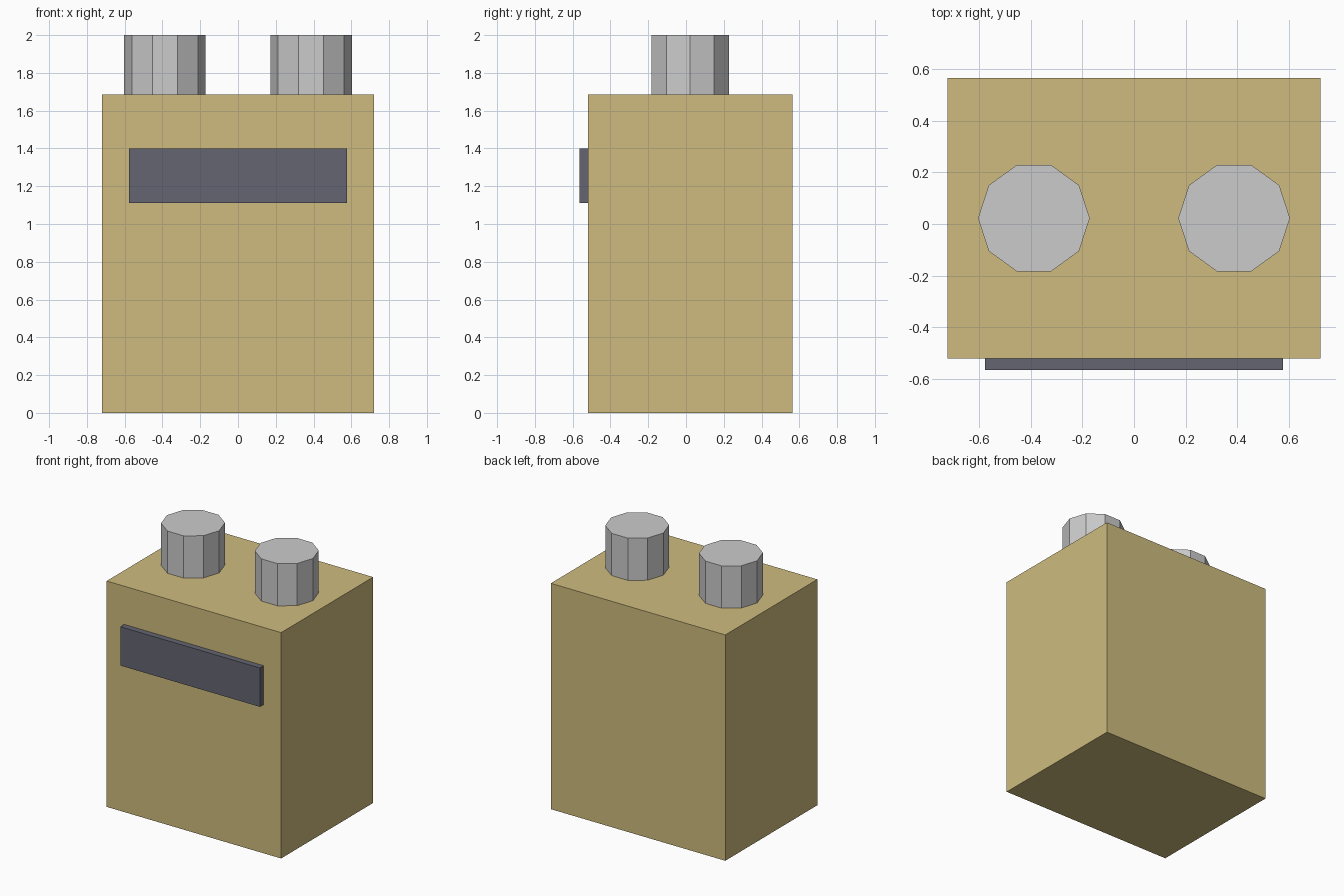
import bpy
from math import radians

if "Cube" in bpy.data.objects:
    bpy.data.objects.remove(bpy.data.objects["Cube"])


def material(name, color):
    mat = bpy.data.materials.new(name)
    mat.diffuse_color = (*color, 1)
    mat.use_nodes = True
    mat.node_tree.nodes["Principled BSDF"].inputs["Base Color"].default_value = mat.diffuse_color
    return mat


def box(name, low, high, mat):
    center = [(a + b) / 2 for a, b in zip(low, high)]
    bpy.ops.mesh.primitive_cube_add(size=1, location=center)
    obj = bpy.context.object
    obj.name = name
    obj.scale = [b - a for a, b in zip(low, high)]
    bpy.ops.object.transform_apply(location=False, rotation=False, scale=True)
    obj.data.materials.append(mat)
    return obj


tan = material("tan", (0.62, 0.50, 0.21))
dark = material("dark_grey", (0.13, 0.13, 0.17))

# Main case, with the label plate on its front
box("case", (-0.72, -0.52, 0), (0.72, 0.565, 1.685), tan)
box("front_plate", (-0.576, -0.565, 1.11), (0.576, -0.52, 1.40), dark)

# Ten-sided posts standing on the top, one corner pointing along x
for side, x in (("left", -0.387), ("right", 0.387)):
    bpy.ops.mesh.primitive_cylinder_add(
        vertices=10, radius=0.216, depth=0.315,
        location=(x, 0.0225, 1.8425), rotation=(0, 0, radians(18)))
    bpy.context.object.name = side + "_post"
